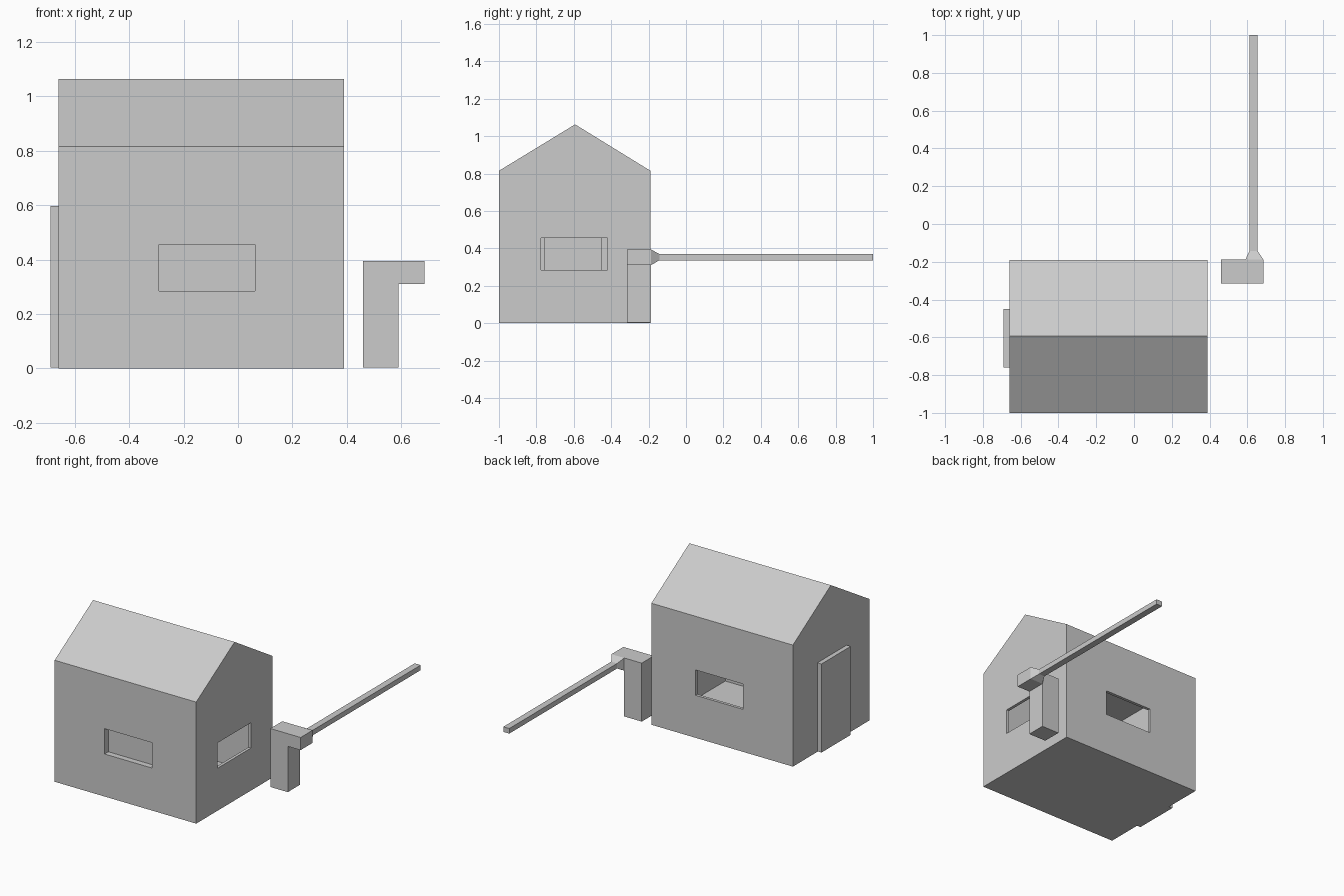
import bpy, bmesh
from mathutils import Vector

if "Cube" in bpy.data.objects:
    bpy.data.objects.remove(bpy.data.objects["Cube"])


def make_object(name, bm):
    bmesh.ops.recalc_face_normals(bm, faces=bm.faces)
    mesh = bpy.data.meshes.new(name)
    bm.to_mesh(mesh)
    bm.free()
    obj = bpy.data.objects.new(name, mesh)
    bpy.context.collection.objects.link(obj)
    return obj


def box(name, lo, hi):
    lo, hi = Vector(lo), Vector(hi)
    bm = bmesh.new()
    bmesh.ops.create_cube(bm, size=1)
    for v in bm.verts:
        v.co = (lo + hi) / 2 + v.co * (hi - lo)
    return make_object(name, bm)


def extrude(bm, faces, offset):
    res = bmesh.ops.extrude_face_region(bm, geom=faces)["geom"]
    verts = [g for g in res if isinstance(g, bmesh.types.BMVert)]
    bmesh.ops.translate(bm, verts=verts, vec=offset)
    return [g for g in res if isinstance(g, bmesh.types.BMFace)], verts


def cut(target, cutter):
    mod = target.modifiers.new("cut", "BOOLEAN")
    mod.operation = "DIFFERENCE"
    mod.solver = "EXACT"
    mod.object = cutter
    bpy.context.view_layer.objects.active = target
    bpy.ops.object.modifier_apply(modifier=mod.name)
    bpy.data.objects.remove(cutter, do_unlink=True)


# House body: gable profile extruded along x
bm = bmesh.new()
profile = [(-1, 0), (-0.19, 0), (-0.19, 0.815), (-0.593, 1.063), (-1, 0.815)]
face = bm.faces.new([bm.verts.new((-0.66, y, z)) for y, z in profile])
extrude(bm, [face], (1.05, 0, 0))
house = make_object("house", bm)

# Hollow room, blind front window, open back and right windows
cut(house, box("room", (-0.64, -0.945, 0.01), (0.37, -0.21, 0.805)))
cut(house, box("front_window", (-0.29, -1.1, 0.285), (0.063, -0.96, 0.455)))
cut(house, box("back_window", (-0.29, -0.3, 0.285), (0.063, -0.1, 0.455)))
cut(house, box("right_window", (0.3, -0.775, 0.285), (0.5, -0.42, 0.455)))

# Door slab, passing through the left wall
box("door", (-0.69, -0.76, 0.003), (-0.63, -0.45, 0.597))

# Barrier: L-shaped stand whose arm tapers into a long pole
bm = bmesh.new()
pts = [(0.46, 0.003), (0.59, 0.003), (0.59, 0.31), (0.59, 0.395), (0.46, 0.395),
       (0.685, 0.31), (0.685, 0.395)]
vs = [bm.verts.new((x, -0.315, z)) for x, z in pts]
post = bm.faces.new(vs[:5])
arm = bm.faces.new([vs[2], vs[5], vs[6], vs[3]])
faces, _ = extrude(bm, [post, arm], (0, 0.127, 0))
arm_end = max(faces, key=lambda f: f.calc_center_median().x)
faces, verts = extrude(bm, [arm_end], (0, 0.045, 0))
for v in verts:
    v.co.x = 0.633 + (0.022 if v.co.x > 0.63 else -0.022)
    v.co.z = 0.353 + (0.017 if v.co.z > 0.35 else -0.017)
faces, verts = extrude(bm, faces, (0, 1, 0))
for v in verts:
    v.co.y = 1
# Drop faces left inside by the extrusions
inner = [f for f in bm.faces if all(len(e.link_faces) > 2 for e in f.edges)]
bmesh.ops.delete(bm, geom=inner, context="FACES_ONLY")
make_object("barrier", bm)
